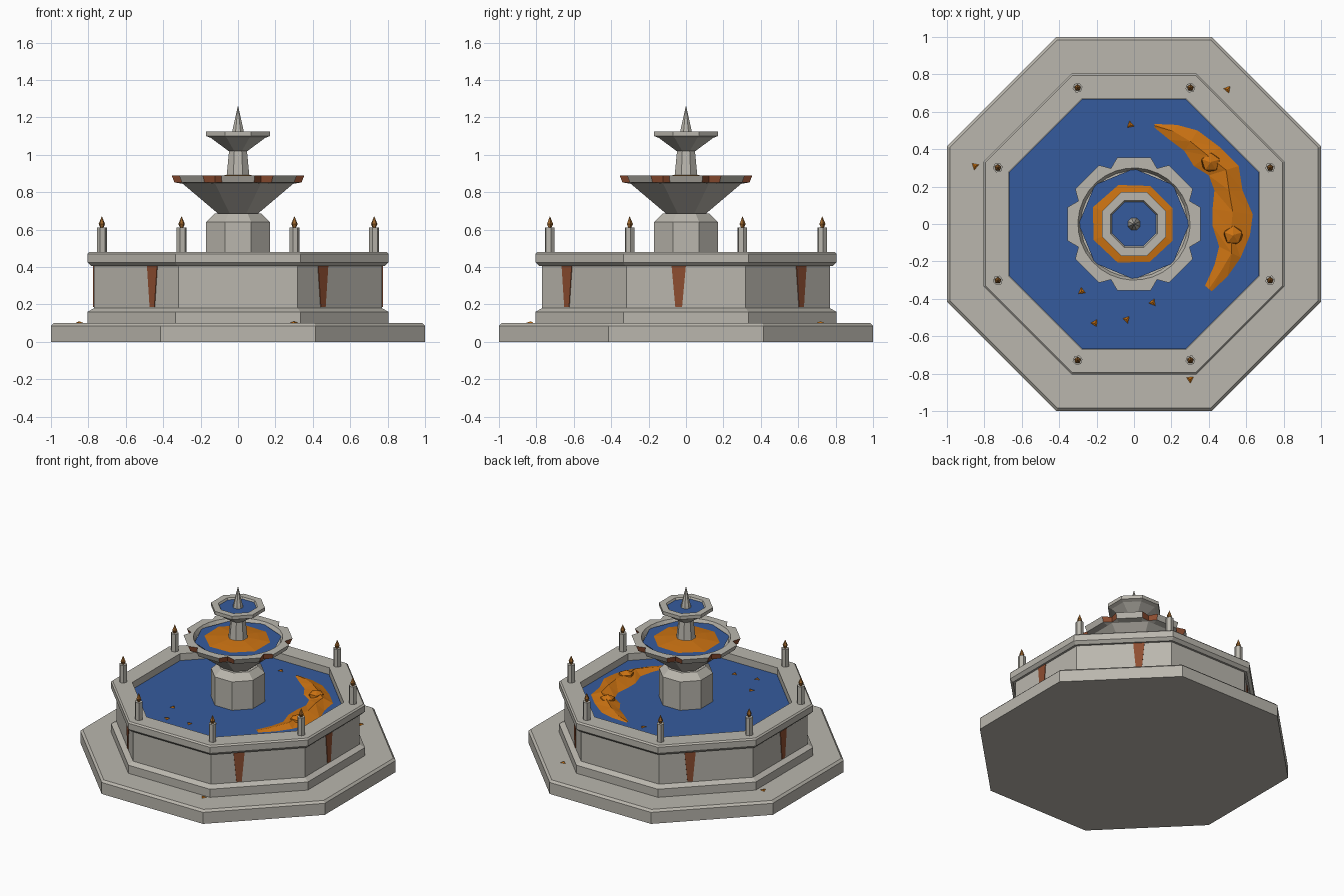
import bpy, bmesh, math, random
from mathutils import Vector

if "Cube" in bpy.data.objects:
    bpy.data.objects.remove(bpy.data.objects["Cube"])

random.seed(4)
C8 = math.cos(math.pi / 8)


def mat(name, col):
    m = bpy.data.materials.new(name)
    m.diffuse_color = (*col, 1)
    m.use_nodes = True
    m.node_tree.nodes["Principled BSDF"].inputs["Base Color"].default_value = m.diffuse_color
    return m


STONE = mat("stone", (0.49, 0.47, 0.42))
WATER = mat("water", (0.036, 0.105, 0.34))
LEAF = mat("autumn_orange", (0.60, 0.17, 0.006))
RUST = mat("rust", (0.27, 0.075, 0.03))
FLAME = mat("flame_brown", (0.33, 0.13, 0.025))


def make(name, verts, faces, *mats, rule=None, fix=True):
    me = bpy.data.meshes.new(name)
    me.from_pydata(verts, [], faces)
    for m in mats:
        me.materials.append(m)
    if fix:
        bm = bmesh.new()
        bm.from_mesh(me)
        bmesh.ops.recalc_face_normals(bm, faces=bm.faces)
        bm.to_mesh(me)
        bm.free()
    if rule:
        for p in me.polygons:
            p.material_index = rule(p)
    ob = bpy.data.objects.new(name, me)
    bpy.context.collection.objects.link(ob)
    return ob


def loft(name, rings, *mats, rule=None):
    """Join rings of equal point count and cap both ends."""
    n = len(rings[0])
    verts = [v for r in rings for v in r]
    faces = [(k * n + i, k * n + (i + 1) % n, (k + 1) * n + (i + 1) % n, (k + 1) * n + i)
             for k in range(len(rings) - 1) for i in range(n)]
    last = (len(rings) - 1) * n
    faces += [tuple(reversed(range(n))), tuple(range(last, last + n))]
    return make(name, verts, faces, *mats, rule=rule)


def ring(r, z, n=8, turn=math.pi / 8, cx=0, cy=0):
    return [(cx + r * math.cos(turn + math.tau * i / n),
             cy + r * math.sin(turn + math.tau * i / n), z) for i in range(n)]


def octagon(name, profile, m=STONE):
    """Eight-sided part from (apothem, height) pairs."""
    return loft(name, [ring(a / C8, z) for a, z in profile], m)


# Plinth and basin
octagon("plinth", [(1.0, 0), (1.0, 0.085), (0.985, 0.1)])
octagon("basin", [(0.805, 0.1), (0.805, 0.16), (0.77, 0.18), (0.77, 0.405), (0.785, 0.405),
                  (0.805, 0.425), (0.805, 0.47), (0.795, 0.48), (0.67, 0.48), (0.67, 0.40)])
octagon("basin_water", [(0.668, 0.405), (0.668, 0.43)], WATER)

# Pedestal, column, upper bowl and spire
octagon("pedestal", [(0.17, 0.42), (0.17, 0.64), (0.125, 0.685), (0.1, 0.685)])
octagon("column", [(0.066, 0.85), (0.066, 0.885), (0.06, 0.895), (0.047, 1.03)])
octagon("upper_bowl", [(0.05, 1.02), (0.145, 1.09), (0.17, 1.1), (0.17, 1.125),
                       (0.125, 1.125), (0.115, 1.105)])
octagon("upper_water", [(0.115, 1.104), (0.119, 1.112)], WATER)
octagon("spire", [(0.035, 1.1), (0.03, 1.13), (0.001, 1.26)])


# Lower bowl: lobed rim with rust-stained notches
def lobed(lobe, notch, z):
    pts = []
    for k in range(8):
        for deg, r in ((-14.2, lobe), (0, lobe * math.cos(math.radians(14.2))),
                       (14.2, lobe), (22.5, notch)):
            a = math.radians(45 * k + deg)
            pts.append((r * math.cos(a), r * math.sin(a), z))
    return pts


def eight_in_32(a, z):
    pts = []
    for i in range(8):
        for deg in (-14.2, 0, 14.2, 22.5):
            t = math.radians(deg)
            r = a / math.cos(t)
            b = t + math.radians(45 * i)
            pts.append((r * math.cos(b), r * math.sin(b), z))
    return pts


def notch_rule(p):
    if 0.855 < p.center.z < 0.885 and Vector(p.center[:2]).length > 0.308:
        ang = math.degrees(math.atan2(p.center.y, p.center.x)) % 45
        return 1 if 14.5 < ang < 30.5 else 0
    return 0


loft("lower_bowl", [eight_in_32(0.1, 0.68), eight_in_32(0.295, 0.845), lobed(0.35, 0.318, 0.852),
                    lobed(0.366, 0.322, 0.89), ring(0.30, 0.89, 32, math.radians(-14.2)),
                    ring(0.285, 0.86, 32, math.radians(-14.2))],
     STONE, RUST, rule=notch_rule)
loft("lower_water", [ring(0.285, 0.861, 8, 0), ring(0.296, 0.872, 8, 0)], WATER)

# Leaves heaped around the column
heap = [(x * random.uniform(0.95, 1.05), y * random.uniform(0.95, 1.05), z)
        for x, y, z in ring(0.228, 0.873)]
loft("bowl_leaves", [heap, ring(0.15, 0.883), ring(0.066, 0.892)], LEAF)

# Crescent drift of leaves on the basin water
outer = [(0.11, 0.535), (0.23, 0.53), (0.34, 0.50), (0.46, 0.41), (0.56, 0.31), (0.58, 0.18),
         (0.635, 0.05), (0.62, -0.06), (0.57, -0.18), (0.50, -0.28), (0.415, -0.36)]
inner = [(0.11, 0.515), (0.19, 0.45), (0.27, 0.39), (0.32, 0.31), (0.40, 0.26), (0.43, 0.18),
         (0.42, 0.08), (0.42, -0.01), (0.455, -0.12), (0.43, -0.22), (0.38, -0.33)]
n = len(outer)
ridge = []
for i, (a, b) in enumerate(zip(outer, inner)):
    t = random.uniform(0.4, 0.6)
    h = 0.435 + 0.035 * math.sin(math.pi * i / (n - 1)) * random.uniform(0.75, 1.0)
    ridge.append((a[0] * t + b[0] * (1 - t), a[1] * t + b[1] * (1 - t), h))
verts = [(x, y, 0.431) for x, y in outer] + ridge + [(x, y, 0.431) for x, y in inner]
faces = []
for i in range(n - 1):
    for o in (0, n):
        a, b, c, d = o + i, o + i + 1, o + n + i + 1, o + n + i
        faces += [(a, d, b), (b, d, c)]
make("leaf_drift", verts, faces, LEAF, fix=False)

# Two faceted balls resting in the drift
for k, (x, y) in enumerate([(0.41, 0.33), (0.53, -0.06)]):
    prof = [(0.02, 0.405), (0.055, 0.425), (0.05, 0.458), (0.002, 0.479)]
    loft(f"leaf_ball_{k + 1}", [ring(r, z, 5, 0.3 + 0.6 * (j % 2), x, y)
                                for j, (r, z) in enumerate(prof)], LEAF)

# Loose leaves on the water and plinth
spots = [(-0.02, 0.53, 0.432), (-0.28, -0.36, 0.432), (-0.21, -0.53, 0.432),
         (-0.04, -0.51, 0.432), (0.10, -0.42, 0.432), (0.50, 0.72, 0.102),
         (-0.85, 0.31, 0.102), (0.30, -0.83, 0.102)]
for k, (x, y, z) in enumerate(spots):
    base = ring(0.022, z, 3, random.uniform(0, 2), x, y)
    make(f"loose_leaf_{k + 1}", base + [(x, y, z + 0.008)],
         [(0, 2, 1), (0, 1, 3), (1, 2, 3), (2, 0, 3)], LEAF)

# Candles around the rim
for k in range(8):
    a = math.radians(22.5 + 45 * k)
    x, y = 0.788 * math.cos(a), 0.788 * math.sin(a)
    loft(f"candle_{k + 1}", [ring(0.027, z, 6, 0.2, x, y) for z in (0.475, 0.61)], STONE)
    loft(f"flame_{k + 1}", [ring(r, z, 5, 0.3, x, y) for r, z in
                            ((0.008, 0.608), (0.018, 0.63), (0.001, 0.67))], FLAME)

# Rust streaks down the basin wall, placed by bearing
for k, deg in enumerate([-125.9, -54.5, -2.9, 52.4, 127, 182.6]):
    side = math.radians(45 * round(deg / 45))
    t = 0.77 * math.tan(math.radians(deg) - side)
    nrm = Vector((math.cos(side), math.sin(side), 0))
    tan = Vector((-nrm.y, nrm.x, 0))
    rings = []
    for d in (0.766, 0.774):
        rings.append([nrm * d + tan * (t + w) + Vector((0, 0, z)) for w, z in
                      ((-0.018, 0.185), (0.018, 0.185), (0.038, 0.405), (-0.038, 0.405))])
    loft(f"rust_streak_{k + 1}", rings, RUST)
